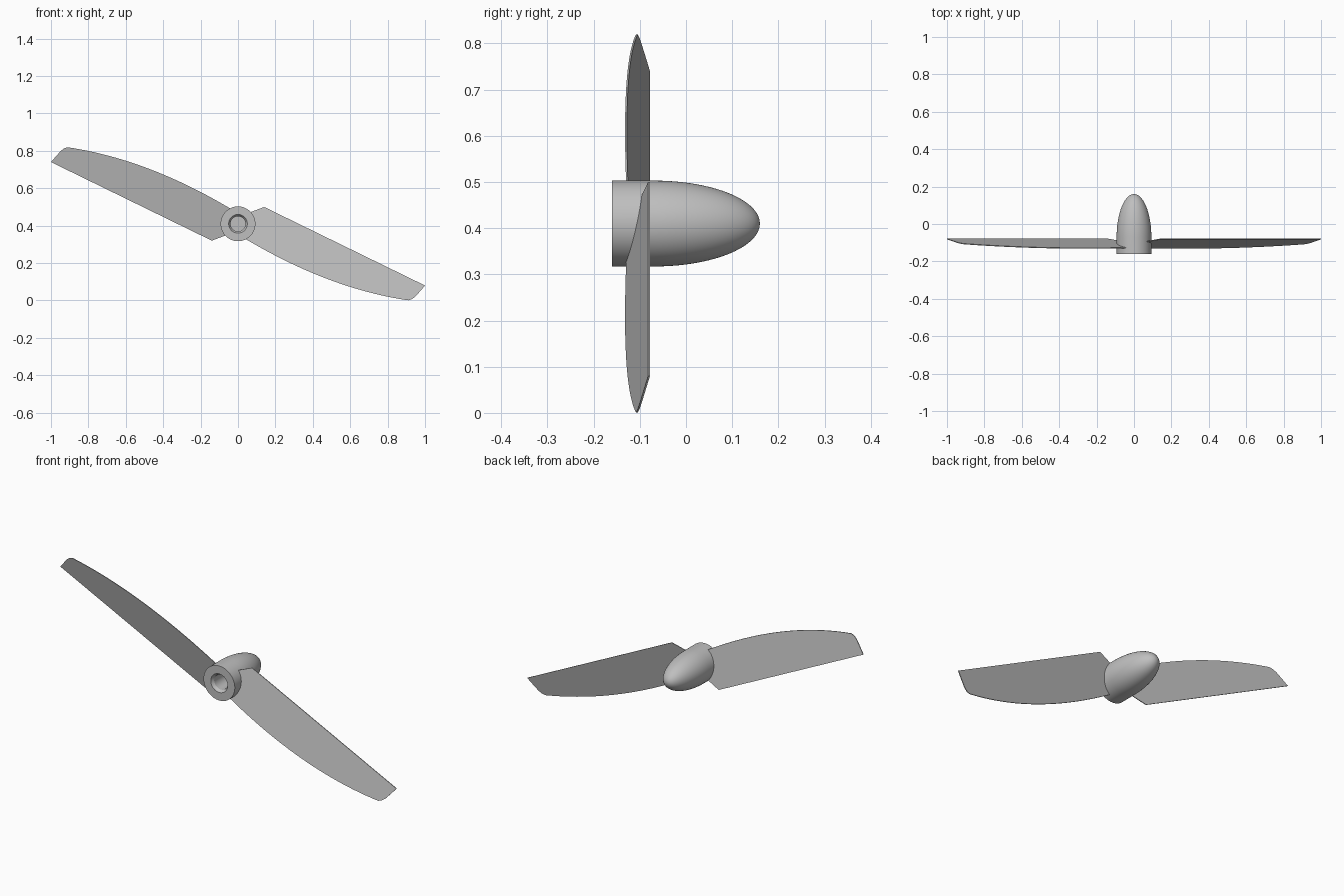
import bpy, bmesh, math
from mathutils import Vector, Matrix

cube = bpy.data.objects.get("Cube")
if cube:
    bpy.data.objects.remove(cube, do_unlink=True)

AXIS_Z = 0.41
grey = bpy.data.materials.new("light grey")
grey.use_nodes = True
colour = (0.52, 0.52, 0.52, 1)
grey.diffuse_color = colour
grey.node_tree.nodes["Principled BSDF"].inputs["Base Color"].default_value = colour


def finish(name, bm):
    """Turn a bmesh into a named, coloured and smoothed object."""
    bmesh.ops.recalc_face_normals(bm, faces=bm.faces)
    mesh = bpy.data.meshes.new(name)
    bm.to_mesh(mesh)
    bm.free()
    obj = bpy.data.objects.new(name, mesh)
    bpy.context.collection.objects.link(obj)
    mesh.materials.append(grey)
    bpy.ops.object.select_all(action="DESELECT")
    obj.select_set(True)
    bpy.context.view_layer.objects.active = obj
    bpy.ops.object.shade_smooth_by_angle(angle=math.radians(30))
    return obj


# Hub: shaft bore, flat front ring, straight barrel and elliptical spinner (radius, y)
profile = [(0, -0.06), (0.04, -0.06), (0.04, -0.145), (0.05, -0.16), (0.093, -0.16)]
steps = 20
for i in range(steps + 1):
    a = math.pi / 2 * i / steps
    profile.append((0.093 * math.cos(a), -0.07 + 0.23 * math.sin(a)))
bm = bmesh.new()
verts = [bm.verts.new((r, y, AXIS_Z)) for r, y in profile]
edges = [bm.edges.new(pair) for pair in zip(verts, verts[1:])]
bmesh.ops.spin(bm, geom=verts + edges, cent=(0, 0, AXIS_Z), axis=(0, 1, 0),
               angle=math.tau, steps=64)
bmesh.ops.remove_doubles(bm, verts=bm.verts, dist=0.0001)
finish("hub_spinner", bm)

# Blade outline in x, z: root, curved edge, rounded tip and straight edge
start, bend, end = Vector((0.03, 0.335)), Vector((0.481, 0.064)), Vector((0.91, 0.001))
outline = [Vector((0.055, 0.468)), Vector((0.06, 0.41))]
for i in range(25):
    t = i / 24
    outline.append(start * (1 - t) ** 2 + bend * 2 * t * (1 - t) + end * t * t)
outline += [Vector(p) for p in ((0.928, 0.006), (0.945, 0.018), (0.968, 0.043), (1, 0.08))]
inner = Vector((0.14, 0.5))
outline.append(inner)
along = (Vector((1, 0.08)) - inner).normalized()
across = Vector((along.y, -along.x))
PITCH, THICK = 0.24, 0.004


def blade(name, turn):
    """Flat plate pitched about its straight edge, turned about the hub axis."""
    bm = bmesh.new()
    base = []
    for p in outline:
        y = -0.078 - PITCH * (p - inner).dot(across)
        base.append(bm.verts.new((p.x, y, p.y)))
    face = bm.faces.new(base)
    extruded = bmesh.ops.extrude_face_region(bm, geom=[face], use_keep_orig=True)
    moved = [g for g in extruded["geom"] if isinstance(g, bmesh.types.BMVert)]
    bmesh.ops.translate(bm, verts=moved, vec=(0, -THICK, 0))
    bmesh.ops.rotate(bm, verts=bm.verts, cent=(0, 0, AXIS_Z),
                     matrix=Matrix.Rotation(turn, 3, "Y"))
    finish(name, bm)


blade("left_blade", 0)
blade("right_blade", math.pi)
